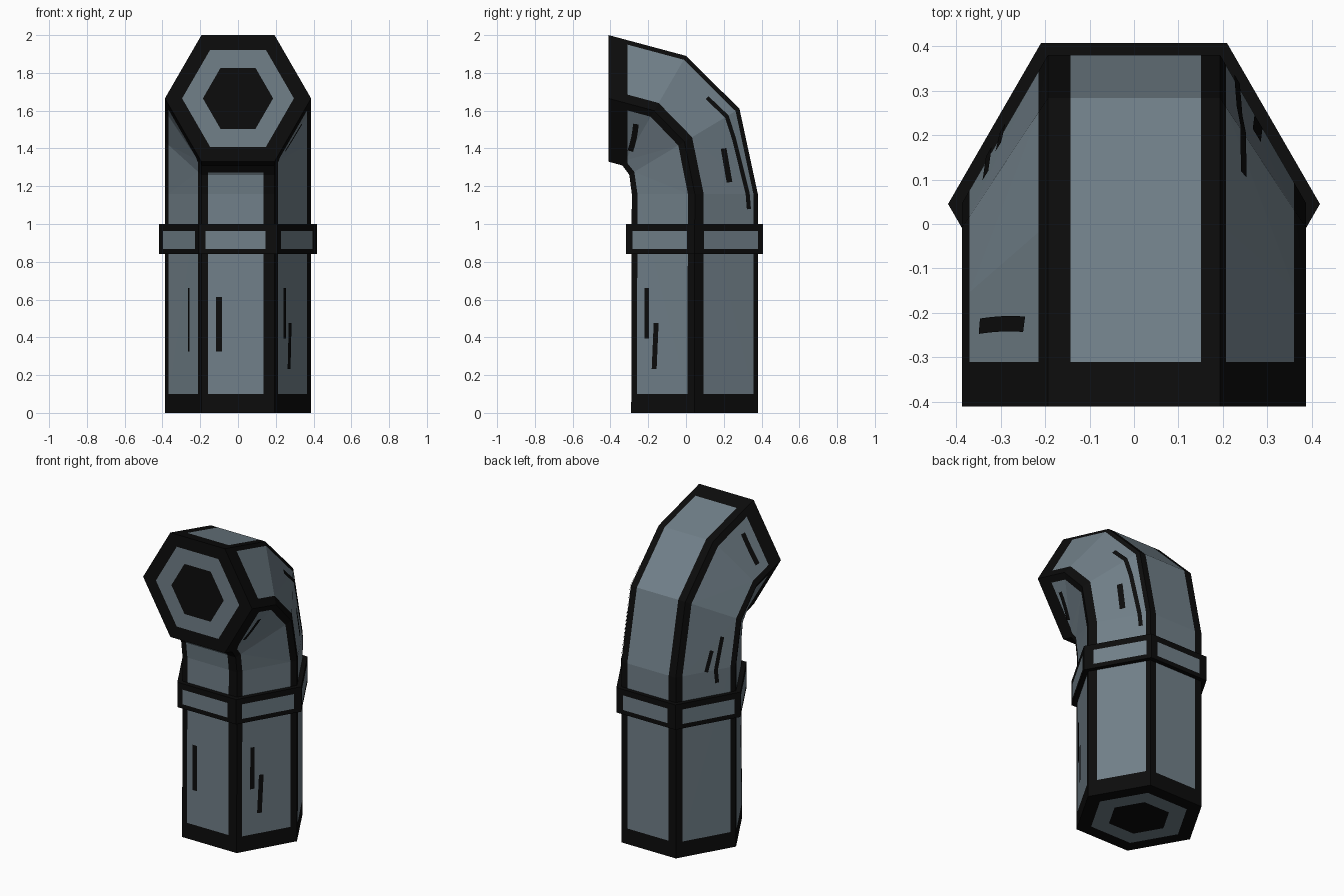
import bpy, bmesh, math
from mathutils import Vector

if "Cube" in bpy.data.objects:
    bpy.data.objects.remove(bpy.data.objects["Cube"])

# Two flat colours
def material(name, rgb):
    m = bpy.data.materials.new(name)
    m.diffuse_color = (*rgb, 1)
    m.use_nodes = True
    m.node_tree.nodes["Principled BSDF"].inputs["Base Color"].default_value = m.diffuse_color
    return m

BLACK = material("black trim", (0.0035, 0.0035, 0.0035))
GREY = material("blue grey metal", (0.165, 0.215, 0.25))
S60 = math.sin(math.radians(60))

# Hexagonal sections: radius in x, inner (y, z), outer (y, z)
PIPE = [(.387, (-.29, 0), (.38, 0)), (.387, (-.287, 1.16), (.38, 1.16)),
        (.387, (-.30, 1.26), (.283, 1.61)), (.387, (-.337, 1.31), (0, 1.89)),
        (.387, (-.41, 1.33), (-.41, 2.0))]
# Black margins at both sides of each face, as a share of face width
MARGINS = [(.14, .07), (.11, .13), (.11, .09), (.10, .09), (.09, .15), (.09, .11)]

def corner(sec, k):
    r, i, o = sec
    a = math.radians(60 * k)
    s = math.sin(a) / S60
    return Vector((r * math.cos(a), (i[0] + o[0]) / 2 + (o[0] - i[0]) / 2 * s,
                   (i[1] + o[1]) / 2 + (o[1] - i[1]) / 2 * s))

def on_side(k, u, v):
    """Point on pipe side k, u across the side, v along the sections."""
    j = min(int(v), len(PIPE) - 2)
    p, q = [corner(PIPE[n], k).lerp(corner(PIPE[n], k + 1), u) for n in (j, j + 1)]
    return p.lerp(q, v - j)

def finish(name, bm):
    me = bpy.data.meshes.new(name)
    bm.to_mesh(me)
    bm.free()
    me.materials.append(BLACK)
    me.materials.append(GREY)
    ob = bpy.data.objects.new(name, me)
    bpy.context.collection.objects.link(ob)
    return ob

def cap(bm, sec, flip, scales, mats):
    """Concentric hexagons closing one end."""
    pts = [corner(sec, k) for k in range(6)]
    c = sum(pts, Vector()) / 6
    rings = [[bm.verts.new(c.lerp(p, s)) for p in pts] for s in scales]
    for n, m in enumerate(mats):
        if n + 1 < len(rings):
            a, b = rings[n], rings[n + 1]
            faces = [[a[k], a[(k + 1) % 6], b[(k + 1) % 6], b[k]] for k in range(6)]
        else:
            faces = [rings[n]]
        for f in faces:
            bm.faces.new(f[::-1] if flip else f).material_index = m

def loft(bm, sections):
    """Six sides, each cut into margin, grey panel, margin."""
    for k, (m0, m1) in enumerate(MARGINS):
        rows = []
        for sec in sections:
            a, b = corner(sec, k), corner(sec, k + 1)
            rows.append([bm.verts.new(a.lerp(b, t)) for t in (0, m0, 1 - m1, 1)])
        for r, s in zip(rows, rows[1:]):
            for c in range(3):
                f = bm.faces.new((r[c], r[c + 1], s[c + 1], s[c]))
                f.material_index = int(c == 1)

# Bent pipe, with black bands at the foot and the mouth
bm = bmesh.new()
loft(bm, PIPE)
for co, no in (((0, 0, .1), (0, 0, 1)), ((0, -.31, 0), (0, 1, 0))):
    bmesh.ops.triangulate(bm, faces=[f for f in bm.faces if no[1]])
    bmesh.ops.bisect_plane(bm, geom=bm.verts[:] + bm.edges[:] + bm.faces[:],
                           plane_co=co, plane_no=no, dist=1e-5)
for f in bm.faces:
    c = f.calc_center_median()
    if c.z < .1 or c.y < -.31:
        f.material_index = 0
cap(bm, PIPE[0], True, (1, .765, .48), (0, 1, 0))
cap(bm, PIPE[-1], False, (1, .765, .48), (0, 1, 0))
bmesh.ops.remove_doubles(bm, verts=bm.verts[:], dist=1e-5)
finish("bent_pipe", bm)

# Collar around the joint
bm = bmesh.new()
RIM = [(.418, (-.317, z), (.407, z)) for z in (.84, .868, .962, 1.0)]
loft(bm, RIM)
for f in bm.faces:
    if not .868 < f.calc_center_median().z < .962:
        f.material_index = 0
cap(bm, RIM[0], True, (1,), (0,))
cap(bm, RIM[-1], False, (1,), (0,))
bmesh.ops.remove_doubles(bm, verts=bm.verts[:], dist=1e-5)
finish("collar", bm)

# Painted scratches: side, width, path of (u, v)
SCRATCHES = [
    (4, .03, [(.24, .28), (.24, .53)]),
    (3, .02, [(.68, .28), (.68, .57)]),
    (5, .026, [(.25, .34), (.25, .57)]),
    (5, .03, [(.37, .2), (.40, .41)]),
    (0, .025, [(.75, 2.4), (.76, 2), (.8, 1.7), (.83, 1), (.85, .93)]),
    (0, .035, [(.58, 1.16), (.6, 1.63)]),
    (5, .03, [(.27, 3.02), (.72, 3.25)]),
    (2, .035, [(.25, 3.5), (.77, 3.36)]),
    (2, .025, [(.5, 1.0), (.55, 1.35)]),
    (2, .025, [(.68, .93), (.66, 1), (.7, 1.6)]),
]
bm = bmesh.new()
for k, width, path in SCRATCHES:
    # subdivide so the plates follow the bend
    fine = [(a[0] + (b[0] - a[0]) * t / 4, a[1] + (b[1] - a[1]) * t / 4)
            for a, b in zip(path, path[1:]) for t in range(4)] + [path[-1]]
    pts = [on_side(k, *p) for p in fine]
    prev = None
    for n, (u, v) in enumerate(fine):
        nrm = (on_side(k, u + .02, v) - on_side(k, u - .02, v)).cross(
            on_side(k, u, v + .02) - on_side(k, u, v - .02)).normalized()
        along = (pts[min(n + 1, len(pts) - 1)] - pts[max(n - 1, 0)]).normalized()
        side = nrm.cross(along) * width / 2
        pair = [bm.verts.new(pts[n] + nrm * .006 + s * side) for s in (1, -1)]
        if prev:
            bm.faces.new((prev[0], prev[1], pair[1], pair[0]))
        prev = pair
finish("scratches", bm)
